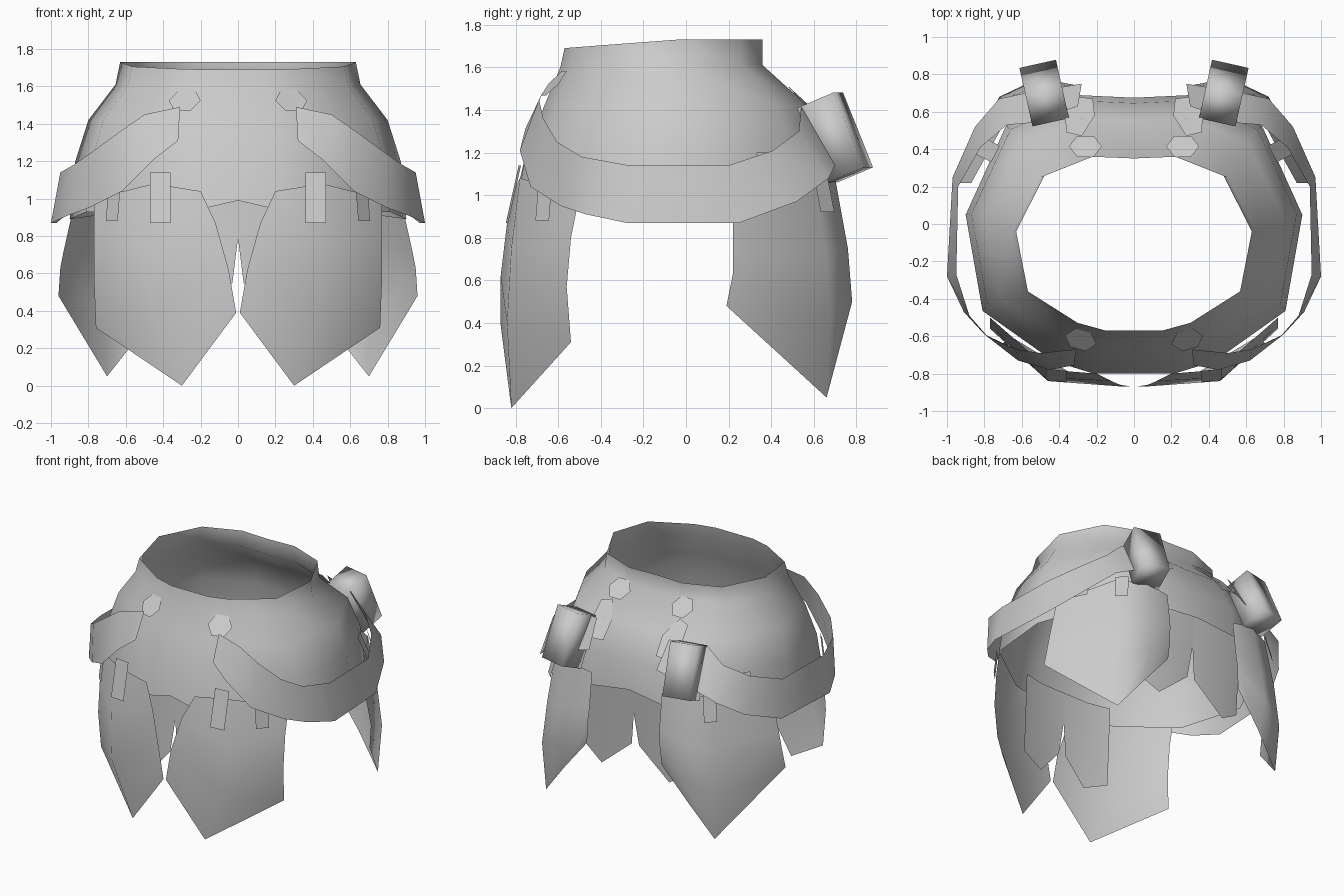
import bpy, bmesh
from math import pi
from mathutils import Vector, Matrix, Euler

if "Cube" in bpy.data.objects:
    bpy.data.objects.remove(bpy.data.objects["Cube"], do_unlink=True)

steel = bpy.data.materials.new("plain_grey")
steel.use_nodes = True
GREY = (0.6, 0.6, 0.6, 1)
steel.diffuse_color = GREY
steel.node_tree.nodes["Principled BSDF"].inputs["Base Color"].default_value = GREY


def finish(name, bm, mirror=True, angle=pi / 3):
    """Turn a bmesh into a smooth, optionally mirrored object."""
    mesh = bpy.data.meshes.new(name)
    bm.to_mesh(mesh)
    bm.free()
    mesh.materials.append(steel)
    obj = bpy.data.objects.new(name, mesh)
    bpy.context.collection.objects.link(obj)
    bpy.ops.object.select_all(action="DESELECT")
    obj.select_set(True)
    bpy.context.view_layer.objects.active = obj
    bpy.ops.object.shade_smooth_by_angle(angle=angle)
    if mirror:
        obj.modifiers.new("mirror", "MIRROR").use_mirror_merge = False
    return obj


def sheet(name, columns, closed=False, mirror=True):
    """Skin a sheet between columns of points, facing away from the middle."""
    bm = bmesh.new()
    grid = [[bm.verts.new(p) for p in col] for col in columns]
    pairs = list(zip(grid, grid[1:]))
    if closed:
        pairs.append((grid[-1], grid[0]))
    for a, b in pairs:
        for i in range(len(a) - 1):
            face = bm.faces.new((a[i], a[i + 1], b[i + 1], b[i]))
            face.normal_update()
            out = face.calc_center_median()
            out.z = 0
            if face.normal.dot(out) < 0:
                face.normal_flip()
    return finish(name, bm, mirror)


# Waist shell: rings of (half width, front y, back y, front z, back z)
RINGS = [(.63, -.57, .36, 1.69, 1.73), (.655, -.59, .36, 1.6, 1.61),
         (.8, -.665, .57, 1.42, 1.42), (.87, -.75, .66, 1.2, 1.2),
         (.9, -.8, .69, 0, 0)]
# Half outline from front to back: fractions of width and depth, and hem height
OUTLINE = [(0, -1, .99), (.24, -1, .94), (.48, -.91, .92), (.9, -.55, .93),
           (1, .14, .89), (.76, .78, .92), (.35, 1, .95), (0, .98, .99)]
loop = OUTLINE + [(-u, v, hem) for u, v, hem in OUTLINE[-2:0:-1]]
shell = []
for u, v, hem in loop:
    blend = min(1, (v + 1) * .9)
    shell.append([(width * u, (front + back) / 2 + (back - front) / 2 * v,
                   max(hem, zf + (zb - zf) * blend))
                  for width, front, back, zf, zb in RINGS])
sheet("waist_shell", shell, closed=True, mirror=False)

# Large hanging plates, columns from the inner to the outer edge
sheet("front_plate", [
    [(.2, -.8, 1.04), (.12, -.84, .87), (.05, -.87, .62), (.01, -.87, .39)],
    [(.45, -.78, 1.08), (.48, -.82, .75), (.46, -.84, .4), (.3, -.82, 0)],
    [(.77, -.5, 1), (.77, -.54, .8), (.77, -.56, .57), (.76, -.54, .31)]])
sheet("back_plate", [
    [(.29, .7, 1.05), (.29, .73, .8), (.3, .74, .67), (.31, .73, .53)],
    [(.47, .7, 1.08), (.49, .76, .75), (.51, .78, .5), (.51, .705, .29)],
    [(.66, .6, 1.08), (.69, .66, .72), (.72, .68, .4), (.7, .66, .05)],
    [(.87, .22, 1), (.93, .22, .73), (.95, .22, .63), (.96, .19, .48)]])

# Small plates hanging under the middle: top y, bottom y, tip and outer corner
for name, top_y, low_y, tip, outer in (
        ("front_middle_plate", -.73, -.76, (.19, .36), .37),
        ("back_middle_plate", .64, .6, (.28, .34), .43)):
    mid_y = (top_y + low_y) / 2
    sheet(name, [
        [(0, top_y, 1.02), (0, mid_y, .79), (.03, low_y, .55)],
        [(.2, top_y, 1.02), (.21, mid_y, .7), (tip[0], low_y, tip[1])],
        [(outer, top_y * .95, 1.02), (outer, mid_y * .95, .72), (outer, low_y * .95, .43)]])

# Slung hip belt: top and bottom edge at each station
sheet("hip_belt", [
    [(.31, -.67, 1.49), (.32, -.755, 1.31)],
    [(.5, -.69, 1.45), (.45, -.78, 1.21)],
    [(.63, -.67, 1.36), (.62, -.73, 1.04)],
    [(.78, -.605, 1.25), (.8, -.59, .95)],
    [(.88, -.49, 1.18), (.91, -.47, .91)],
    [(.95, -.27, 1.14), (1, -.28, .87)],
    [(.94, .2, 1.14), (.97, .25, .87)],
    [(.82, .41, 1.21), (.85, .52, .97)],
    [(.68, .53, 1.3), (.72, .67, 1.08)],
    [(.56, .54, 1.41), (.58, .7, 1.14)],
    [(.3, .63, 1.43), (.28, .75, 1.24)]])
sheet("back_hanger", [
    [(.21, .58, 1.42), (.22, .67, 1.3)],
    [(.28, .47, 1.52), (.3, .68, 1.3)],
    [(.36, .49, 1.5), (.38, .67, 1.3)]])

# Short loops that carry the plates: x, y, half width, inward lean, top, bottom
for name, x, y, half, lean, top, low in (
        ("front_inner_loop", .415, -.84, .055, .06, 1.14, .87),
        ("front_outer_loop", .675, -.675, .045, .02, 1.06, .88),
        ("back_inner_loop", .67, .665, .045, .05, 1.1, .92),
        ("back_outer_loop", .83, .42, .05, .1, 1.2, .97)):
    centre = Vector((x, y, 0))
    if name == "front_inner_loop":
        side, drop = Vector((1, .1, 0)), Vector((0, lean, 0))
    else:
        side, drop = Vector((-y, x, 0)).normalized(), -centre.normalized() * lean
    sheet(name, [[centre + side * s + drop + Vector((0, 0, top)),
                  centre + side * s + Vector((0, 0, low))] for s in (-half, half)])

# Six-sided fastening pads
for name, place, normal in (("front_pad", (.285, -.62, 1.525), (.2, -.72, .66)),
                            ("back_pad", (.26, .415, 1.58), (0, .67, .74))):
    bm = bmesh.new()
    turn = Vector(normal).to_track_quat("Z", "Y").to_matrix().to_4x4()
    bmesh.ops.create_circle(bm, cap_ends=True, segments=6, radius=.088,
                            matrix=Matrix.Translation(place) @ turn @ Matrix.Rotation(pi / 2, 4, "Z"))
    finish(name, bm)

# Tilted pouches at the back
bm = bmesh.new()
tilt = Matrix.Rotation(-.22, 4, "Z") @ Euler((.39, 0, 0)).to_matrix().to_4x4()
bmesh.ops.create_cube(bm, size=1, matrix=Matrix.Translation((.48, .7, 1.27)) @ tilt
                      @ Matrix.Diagonal((.2, .19, .38, 1)))
finish("back_pouch", bm, angle=pi * .6)
